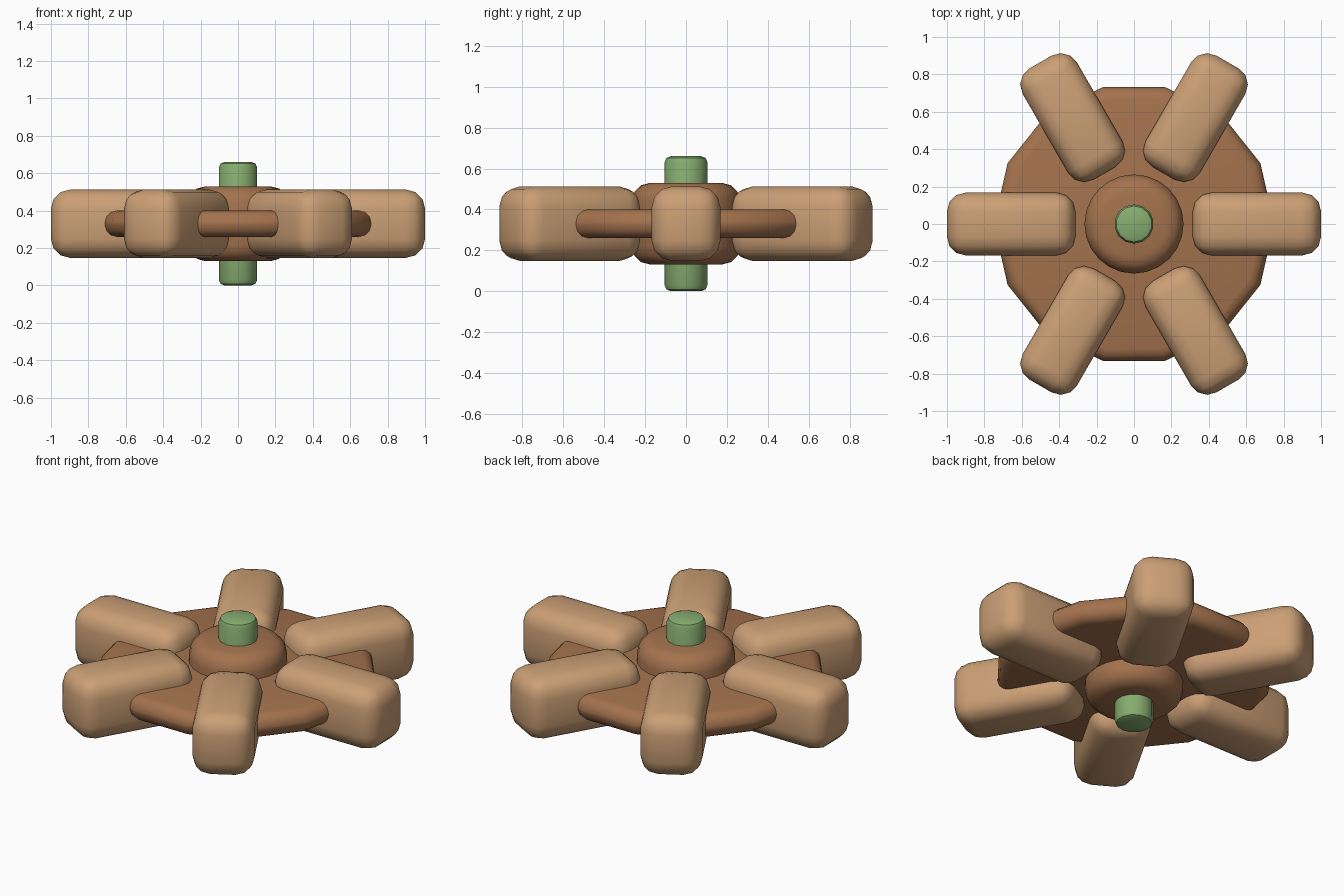
import bpy
from math import pi, cos, sin

if "Cube" in bpy.data.objects:
    bpy.data.objects.remove(bpy.data.objects["Cube"])

MID = 0.33  # height of the wheel's middle plane


def material(name, rgb):
    m = bpy.data.materials.new(name)
    m.diffuse_color = (*rgb, 1)
    m.use_nodes = True
    m.node_tree.nodes["Principled BSDF"].inputs["Base Color"].default_value = m.diffuse_color
    return m


TAN = material("light_wood", (0.60, 0.35, 0.18))
BROWN = material("dark_wood", (0.37, 0.17, 0.075))
GREEN = material("green_paint", (0.24, 0.42, 0.16))


def finish(name, mat, bevel, segments):
    """Round the edges of the active object, colour it and shade it smooth."""
    ob = bpy.context.object
    ob.name = name
    ob.data.materials.append(mat)
    mod = ob.modifiers.new("rounding", "BEVEL")
    mod.width = bevel
    mod.segments = segments
    mod.limit_method = "ANGLE"
    mod.angle_limit = pi / 4
    bpy.ops.object.modifier_apply(modifier=mod.name)
    bpy.ops.object.shade_smooth_by_angle(angle=pi / 5)
    return ob


def drum(name, mat, sides, radius, height, bevel, segments, turn=0):
    bpy.ops.mesh.primitive_cylinder_add(
        vertices=sides, radius=radius, depth=height,
        location=(0, 0, MID), rotation=(0, 0, turn))
    return finish(name, mat, bevel, segments)


# Flat wheel disc with 14 sides, corners on the x axis
drum("wheel_disc", BROWN, 14, 0.75, 0.14, 0.065, 3, pi / 2)
# Thick rounded hub and the axle through it
drum("hub", BROWN, 24, 0.265, 0.40, 0.09, 3)
drum("axle", GREEN, 14, 0.105, 0.66, 0.03, 2)

# Six chunky rounded paddles around the hub
for i in range(6):
    a = i * pi / 3
    bpy.ops.mesh.primitive_cube_add(
        size=1, location=(0.657 * cos(a), 0.657 * sin(a), MID), rotation=(0, 0, a))
    bpy.context.object.scale = (0.686, 0.336, 0.364)
    bpy.ops.object.transform_apply(location=False, rotation=False, scale=True)
    finish(f"paddle_{i + 1}", TAN, 0.1, 3)
